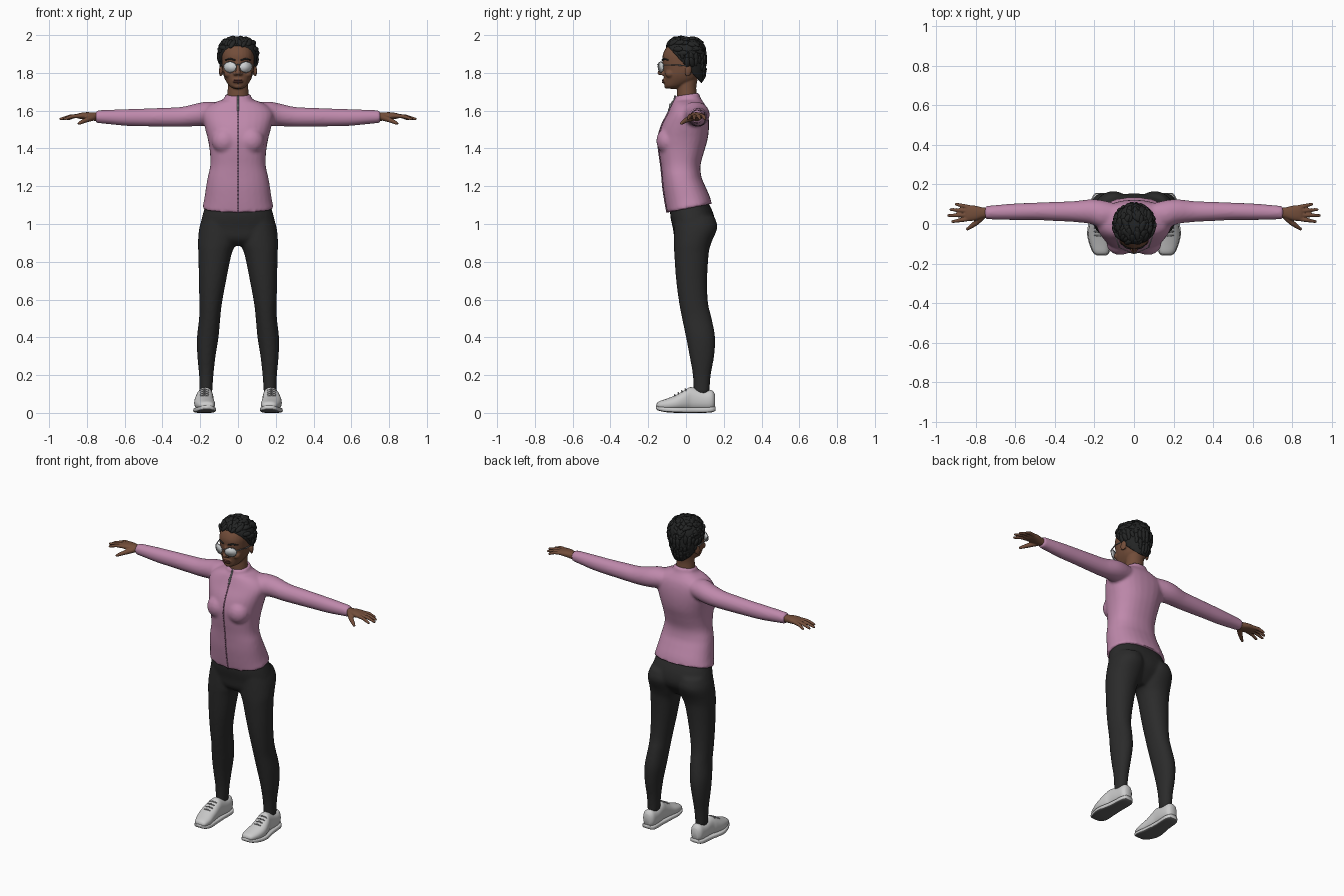
import bpy, bmesh, math, random
from mathutils import Matrix, Vector, Euler

random.seed(4)
if "Cube" in bpy.data.objects:
    bpy.data.objects.remove(bpy.data.objects["Cube"])


def material(name, r, g, b):
    m = bpy.data.materials.new(name)
    m.use_nodes = True
    m.diffuse_color = (r, g, b, 1)
    bsdf = m.node_tree.nodes["Principled BSDF"]
    bsdf.inputs["Base Color"].default_value = (r, g, b, 1)
    bsdf.inputs["Roughness"].default_value = 0.7
    return m


PINK = material("pink knit", .52, .25, .41)
SEAM = material("dark pink seam", .36, .16, .28)
BLACK = material("black leggings", .024, .024, .024)
HAIR = material("black hair", .017, .018, .018)
SKIN = material("brown skin", .17, .075, .042)
LIPS = material("lips", .12, .04, .035)
WHITE = material("white shoe", .6, .6, .6)
GREY = material("sole grey", .12, .12, .12)
LENS = material("pale lens", .62, .64, .65)
METAL = material("silver frame", .3, .3, .31)


# Axis layouts: (across, between, along) to x, y, z
def upright(u, v, w): return (u, v, w)
def sideways(u, v, w): return (w, v, u)
def lengthwise(u, v, w): return (u, w, v)


def interpolate(rows, steps=4):
    """Catmull-Rom curve through the section rows."""
    out = []
    for i in range(len(rows) - 1):
        quad = [rows[min(max(i + k, 0), len(rows) - 1)] for k in (-1, 0, 1, 2)]
        for j in range(steps):
            t = j / steps
            out.append([b + t * (c - a) / 2 + t * t * (a - 2.5 * b + 2 * c - d / 2)
                        + t ** 3 * (-a + 3 * b - 3 * c + d) / 2 for a, b, c, d in zip(*quad)])
    return out + [list(rows[-1])]


def loft(bm, rows, place=upright, side=1, power=2.3, n=28):
    """Rows: along, centre, half width, low, high, optional tilt."""
    rings = []
    for row in interpolate(rows):
        along, mid, half, lo, hi = row[:5]
        tilt = row[5] if len(row) > 5 else 0
        ring = []
        for k in range(n):
            a = math.tau * k / n
            c, s = (math.copysign(abs(f) ** (2 / power), f) for f in (math.cos(a), math.sin(a)))
            v = (lo + hi) / 2 + (hi - lo) / 2 * s
            x, y, z = place(mid + half * c, v, along + tilt * v)
            ring.append(bm.verts.new((x * side, y, z)))
        rings.append(ring)
    for r, q in zip(rings, rings[1:]):
        for k in range(n):
            bm.faces.new((r[k], r[k - 1], q[k - 1], q[k]))
    bm.faces.new(rings[0])
    bm.faces.new(rings[-1])


def ball(bm, loc, scale, turn=None):
    turn = turn or Matrix.Identity(4)
    bmesh.ops.create_uvsphere(bm, u_segments=14, v_segments=9, radius=1,
                              matrix=Matrix.Translation(loc) @ turn @ Matrix.Diagonal((*scale, 1)))


def tube(bm, points, radii, side=1):
    pts = [Vector((x * side, y, z)) for x, y, z in points]
    for p, r in zip(pts, radii):
        ball(bm, p, (r, r, r))
    for a, b, r, q in zip(pts, pts[1:], radii, radii[1:]):
        turn = (b - a).to_track_quat('Z', 'Y').to_matrix().to_4x4()
        bmesh.ops.create_cone(bm, cap_ends=True, segments=12, radius1=r, radius2=q,
                              depth=(b - a).length, matrix=Matrix.Translation((a + b) / 2) @ turn)


def finish(name, bm, *mats, voxel=0, relax=0):
    bmesh.ops.recalc_face_normals(bm, faces=bm.faces)
    mesh = bpy.data.meshes.new(name)
    for f in bm.faces:
        f.smooth = True
    bm.to_mesh(mesh)
    bm.free()
    ob = bpy.data.objects.new(name, mesh)
    bpy.context.collection.objects.link(ob)
    for m in mats:
        mesh.materials.append(m)
    if voxel:
        mod = ob.modifiers.new("Blend", 'REMESH')
        mod.mode, mod.voxel_size, mod.use_smooth_shade = 'VOXEL', voxel, True
        mod = ob.modifiers.new("Relax", 'SMOOTH')
        mod.factor, mod.iterations = .5, relax
    return ob


# Jacket: torso, bust and sleeves blended together
torso = [(1.08, 0, .19, -.1, .137, .2), (1.13, 0, .179, -.11, .125, .15), (1.2, 0, .169, -.122, .1, .05),
         (1.25, 0, .16, -.127, .082, 0), (1.31, 0, .147, -.133, .077, 0), (1.38, 0, .149, -.143, .095, 0),
         (1.45, 0, .16, -.148, .115, 0), (1.52, 0, .178, -.13, .122, 0), (1.58, 0, .19, -.1, .118, 0),
         (1.62, 0, .165, -.082, .107, 0), (1.645, 0, .12, -.07, .092, 0), (1.66, 0, .077, -.062, .077, .1),
         (1.685, 0, .068, -.057, .07, .15)]
sleeve = [(.08, 1.59, .05, 0, .1), (.16, 1.585, .063, -.02, .12), (.22, 1.578, .06, 0, .125),
          (.3, 1.567, .053, .01, .116), (.4, 1.565, .05, .015, .112), (.5, 1.564, .047, .02, .108),
          (.6, 1.564, .044, .02, .104), (.7, 1.567, .037, .022, .096), (.755, 1.568, .033, .025, .09)]
bm = bmesh.new()
loft(bm, torso)
for s in (-1, 1):
    loft(bm, sleeve, sideways, s, 2)
    ball(bm, (s * .07, -.098, 1.44), (.07, .06, .07))
finish("jacket", bm, PINK, voxel=.009, relax=5)

# Front seam and collar zip
bm = bmesh.new()
line = [(0, r[3] - .001, r[0] + (r[5] if len(r) > 5 else 0) * r[3]) for r in interpolate(torso)]
tube(bm, line, [.003] * len(line))
finish("front_seam", bm, SEAM)
bm = bmesh.new()
top = [p for p in line if p[2] > 1.6]
tube(bm, top, [.005] * len(top))
ball(bm, (0, -.084, 1.625), (.006, .006, .014))
finish("collar_zip", bm, METAL)

# Leggings: hips and legs blended together
hips = [(1.13, 0, .162, -.08, .11), (1.05, 0, .187, -.084, .147), (.98, 0, .2, -.07, .152),
        (.92, 0, .185, -.058, .115), (.885, 0, .1, -.02, .08)]
leg = [(1.04, .1, .085, -.06, .15), (.98, .105, .1, -.062, .166), (.9, .111, .101, -.064, .134),
       (.84, .122, .088, -.062, .12), (.7, .135, .072, -.052, .112), (.58, .145, .06, -.036, .117),
       (.5, .15, .056, -.021, .136), (.4, .16, .057, 0, .154), (.3, .167, .048, .019, .149),
       (.2, .168, .038, .036, .131), (.1, .17, .033, .041, .123)]
bm = bmesh.new()
loft(bm, hips)
for s in (-1, 1):
    loft(bm, leg, upright, s, 2.1)
finish("leggings", bm, BLACK, voxel=.009, relax=4)

# Shoes
upper = [(-.156, .165, .018, .03, .046), (-.145, .166, .037, .02, .06), (-.1, .172, .051, .012, .076),
         (-.05, .179, .053, .012, .096), (0, .177, .047, .012, .125), (.03, .173, .042, .012, .136),
         (.09, .17, .042, .012, .118), (.135, .17, .038, .014, .12), (.153, .17, .022, .03, .1)]
sole = [(-.16, .165, .022, .022, .04), (-.145, .166, .041, .012, .035), (-.1, .172, .055, .003, .031),
        (-.04, .18, .057, 0, .029), (.05, .174, .047, 0, .029), (.13, .17, .044, .002, .031),
        (.157, .17, .025, .012, .035)]
for s, label in ((-1, "right"), (1, "left")):
    bm = bmesh.new()
    loft(bm, upper, lengthwise, s, 2.3)
    finish(label + "_shoe_upper", bm, WHITE)
    bm = bmesh.new()
    loft(bm, sole, lengthwise, s, 4)
    bmesh.ops.recalc_face_normals(bm, faces=bm.faces)
    for f in bm.faces:
        f.material_index = int(f.normal.z < -.6)
    finish(label + "_shoe_sole", bm, WHITE, GREY)
    bm = bmesh.new()
    for k in range(4):
        y, z = -.06 + .019 * k, .094 + .0105 * k
        tube(bm, [(.155, y + .004, z - .008), (.178, y, z + .001), (.201, y + .004, z - .008)], [.004] * 3, s)
    finish(label + "_laces", bm, METAL)

# Hands: palm, fingers and thumb
palm = [(.72, 1.568, .024, .032, .082), (.76, 1.568, .022, .03, .083), (.8, 1.572, .02, .018, .092),
        (.84, 1.572, .015, .015, .095), (.855, 1.571, .009, .02, .09)]
for s, label in ((-1, "right"), (1, "left")):
    bm = bmesh.new()
    loft(bm, palm, sideways, s, 2.3)
    for root, tip, reach in ((.026, .012, .918), (.046, .043, .938), (.066, .073, .926), (.085, .1, .9)):
        mid = (root + tip) / 2
        tube(bm, [(.835, root, 1.572), ((.835 + reach) / 2, mid, 1.57), (reach, tip, 1.556)],
             [.0115, .0105, .0075], s)
    tube(bm, [(.77, .035, 1.563), (.8, .005, 1.552), (.825, -.013, 1.541), (.842, -.025, 1.532)],
         [.017, .014, .011, .008], s)
    finish(label + "_hand", bm, SKIN, voxel=.004, relax=2)

# Head with neck, nose, brow ridge and ears
skull = [(1.716, 0, .022, -.1, -.05), (1.73, 0, .045, -.113, -.01), (1.76, 0, .066, -.116, .05),
         (1.79, 0, .078, -.118, .07), (1.82, 0, .083, -.12, .085), (1.86, 0, .086, -.124, .09),
         (1.9, 0, .086, -.122, .09), (1.94, 0, .075, -.1, .08), (1.97, 0, .04, -.06, .05)]
neck = [(1.63, 0, .06, -.045, .06), (1.69, 0, .056, -.047, .056), (1.73, 0, .054, -.045, .055),
        (1.78, 0, .055, -.04, .065)]
bm = bmesh.new()
loft(bm, skull)
loft(bm, neck, power=2)
tube(bm, [(0, -.118, 1.85), (0, -.13, 1.82), (0, -.138, 1.8)], [.01, .011, .013])
ball(bm, (0, -.113, 1.757), (.03, .012, .015))
ball(bm, (0, -.1, 1.73), (.025, .016, .014))
for s in (-1, 1):
    ball(bm, (s * .014, -.124, 1.795), (.011, .012, .009))
    ball(bm, (s * .05, -.085, 1.795), (.025, .025, .022))
    ball(bm, (s * .09, .012, 1.812), (.009, .02, .033), Euler((-.2, 0, s * .35)).to_matrix().to_4x4())
finish("head", bm, SKIN, voxel=.005, relax=2)

bm = bmesh.new()
for z, h in ((1.761, .005), (1.751, .006)):
    ball(bm, (0, -.119, z), (.027, .009, h))
finish("lips", bm, LIPS)

bm = bmesh.new()
for s in (-1, 1):
    tube(bm, [(.018, -.125, 1.868), (.042, -.117, 1.875), (.066, -.094, 1.868)], [.004, .005, .003], s)
finish("eyebrows", bm, HAIR)

# Hair: a cap cut along the hairline, covered with combed locks
cap = [(1.71, 0, .05, -.08, .07), (1.76, 0, .072, -.1, .088), (1.8, 0, .086, -.11, .099),
       (1.85, 0, .098, -.115, .102), (1.9, 0, .102, -.114, .1), (1.94, 0, .095, -.106, .092),
       (1.97, 0, .07, -.08, .07), (1.985, 0, .03, -.04, .035)]
bm = bmesh.new()
loft(bm, cap, power=2.1)
cut = bmesh.ops.bisect_plane(bm, geom=bm.verts[:] + bm.edges[:] + bm.faces[:], clear_inner=True,
                             plane_co=(0, 0, 1.835), plane_no=(0, 1.1, 1))
bmesh.ops.holes_fill(bm, edges=[e for e in cut["geom_cut"] if isinstance(e, bmesh.types.BMEdge)])
bmesh.ops.recalc_face_normals(bm, faces=bm.faces)
spots = [(f.calc_center_median(), f.normal.copy()) for f in bm.faces if f.calc_area() < .001]
for p, nrm in random.sample(spots, min(150, len(spots))):
    if p.z < 1.85 - 1.1 * p.y:
        continue
    comb = Vector((random.uniform(-.7, .7), -.8, 0)) if p.z > 1.9 else Vector((0, random.uniform(-.2, .5), -1))
    flow = (comb - nrm * comb.dot(nrm)).normalized()
    turn = Matrix((flow, nrm.cross(flow), nrm)).transposed().to_4x4()
    size = random.uniform(.8, 1.2) * (1 if p.z > 1.85 else .8)
    lean = Matrix.Rotation(random.uniform(.1, .3), 4, 'Y')
    ball(bm, p, (.026 * size, .013 * size, .009 * size), turn @ lean)
finish("hair", bm, HAIR)

# Glasses: lenses, rims, bridge and temples
lenses, frame = bmesh.new(), bmesh.new()
for s in (-1, 1):
    spin = Matrix.Translation((s * .042, -.133, 1.83)) @ Matrix.Rotation(s * .42, 4, 'Z')
    rim = []
    for k in range(20):
        a = math.tau * k / 20
        x, z = .036 * math.cos(a), .028 * math.sin(a)
        rim.append(spin @ Vector((x * (1 + 5 * z), 0, z)))
    bmesh.ops.create_cone(lenses, cap_ends=True, segments=32, radius1=1, radius2=1, depth=1,
                          matrix=spin @ Matrix.Diagonal((.036, .004, .028, 1)) @ Matrix.Rotation(math.pi / 2, 4, 'X'))
    tube(frame, rim + rim[:1], [.0022] * 21)
    tube(frame, [(.074, -.118, 1.842), (.094, -.06, 1.842), (.096, .01, 1.838)], [.003] * 3, s)
tube(frame, [(-.012, -.146, 1.842), (0, -.15, 1.844), (.012, -.146, 1.842)], [.0025] * 3)
for f in lenses.faces:
    f.smooth = False
finish("glasses_lenses", lenses, LENS)
finish("glasses_frame", frame, METAL)
